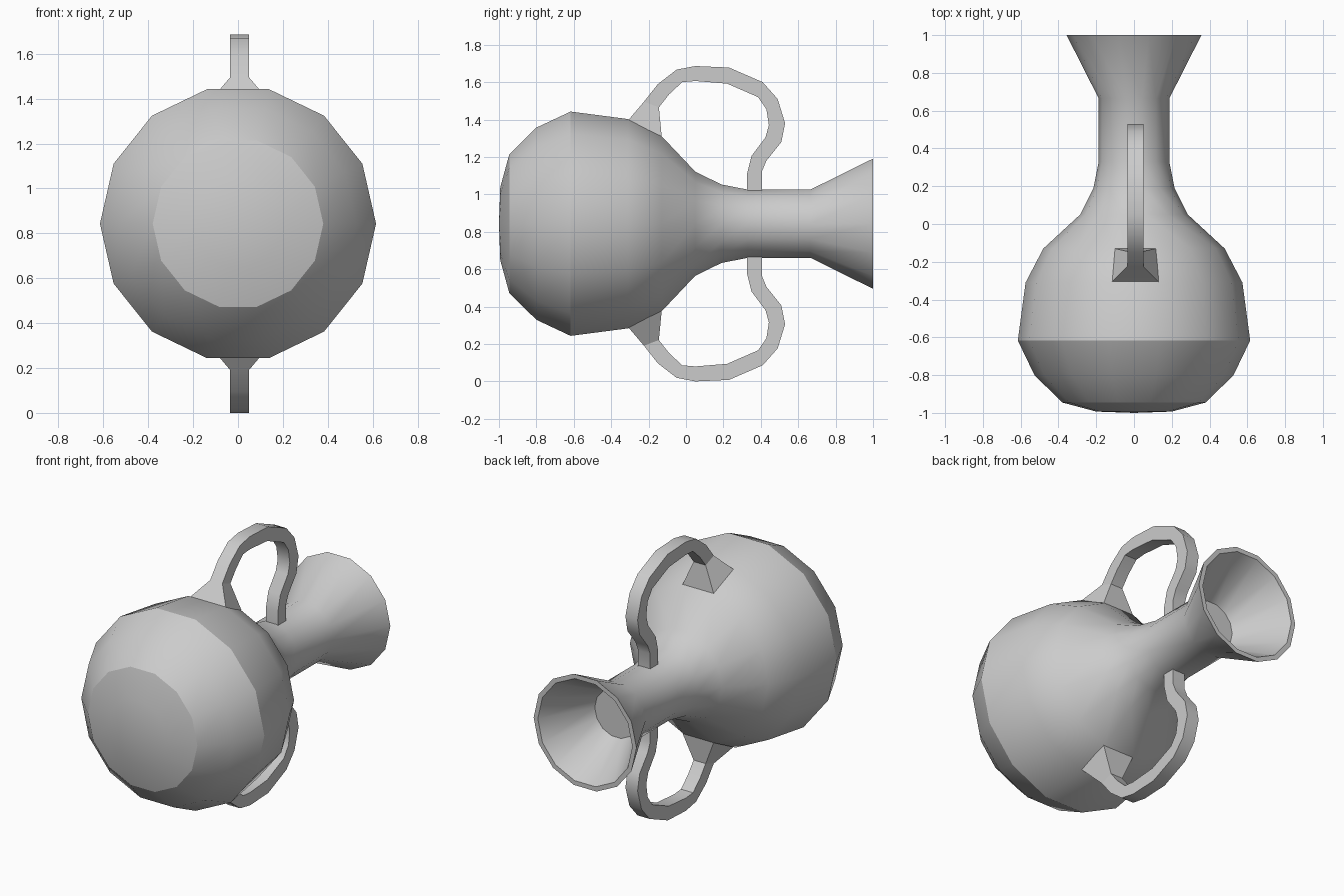
import bpy, bmesh, math

if "Cube" in bpy.data.objects:
    bpy.data.objects.remove(bpy.data.objects["Cube"])

MID = 0.843     # height of the vase axis
SIDES = 14

clay = bpy.data.materials.new("grey clay")
clay.diffuse_color = (0.6, 0.6, 0.6, 1)
clay.use_nodes = True
clay.node_tree.nodes["Principled BSDF"].inputs["Base Color"].default_value = clay.diffuse_color


def finish(name, bm):
    bmesh.ops.recalc_face_normals(bm, faces=bm.faces)
    me = bpy.data.meshes.new(name)
    bm.to_mesh(me)
    bm.free()
    me.materials.append(clay)
    ob = bpy.data.objects.new(name, me)
    bpy.context.collection.objects.link(ob)
    bpy.ops.object.select_all(action='DESELECT')
    ob.select_set(True)
    bpy.context.view_layer.objects.active = ob
    bpy.ops.object.shade_smooth_by_angle(angle=math.radians(30))
    return ob


# Vase body: (y, radius) from the base, over the rim and down into the funnel
profile = [(-0.993, 0.20), (-0.945, 0.38), (-0.80, 0.527), (-0.617, 0.615),
           (-0.31, 0.574), (-0.13, 0.48), (0.05, 0.285), (0.19, 0.215),
           (0.33, 0.187), (0.665, 0.187), (1.0, 0.357), (1.0, 0.328), (0.69, 0.15)]
bm = bmesh.new()
rings = []
for y, r in profile:
    angles = [2 * math.pi * i / SIDES for i in range(SIDES)]
    rings.append([bm.verts.new((r * math.cos(a), y, MID + r * math.sin(a))) for a in angles])
for a, b in zip(rings, rings[1:]):
    for i in range(SIDES):
        j = (i + 1) % SIDES
        bm.faces.new((a[i], a[j], b[j], b[i]))
bm.faces.new(rings[-1])                          # funnel floor
tip = bm.verts.new((0, -1.0, MID))               # slightly domed base
for i in range(SIDES):
    bm.faces.new((tip, rings[0][i], rings[0][(i + 1) % SIDES]))
finish("vase_body", bm)

# Handle stations: outer y, z, inner y, z; flared foot on the shoulder first
stations = [(-0.31, 1.395, -0.13, 1.31), (-0.225, 1.495, -0.145, 1.465),
            (-0.15, 1.59, -0.09, 1.535), (-0.05, 1.667, -0.02, 1.60),
            (0.05, 1.686, 0.05, 1.606), (0.23, 1.678, 0.22, 1.592),
            (0.41, 1.60, 0.385, 1.52), (0.49, 1.51, 0.43, 1.455),
            (0.53, 1.38, 0.443, 1.37), (0.51, 1.28, 0.425, 1.305),
            (0.43, 1.18, 0.35, 1.205), (0.405, 1.12, 0.325, 1.105),
            (0.405, 1.0, 0.325, 1.0)]
CX, HALF = 0.007, 0.042


def handle(name, side):
    bm = bmesh.new()
    loops = []
    for k, (yo, zo, yi, zi) in enumerate(stations):
        wo, wi = (0.127, 0.108) if k == 0 else (HALF, HALF)
        pts = [(-wo, yo, zo), (wo, yo, zo), (wi, yi, zi), (-wi, yi, zi)]
        loops.append([bm.verts.new((CX + x, y, MID + side * (z - MID))) for x, y, z in pts])
    for a, b in zip(loops, loops[1:]):
        for i in range(4):
            j = (i + 1) % 4
            bm.faces.new((a[i], a[j], b[j], b[i]))
    bm.faces.new(loops[0])
    bm.faces.new(loops[-1])
    finish(name, bm)


handle("upper_handle", 1)
handle("lower_handle", -1)
